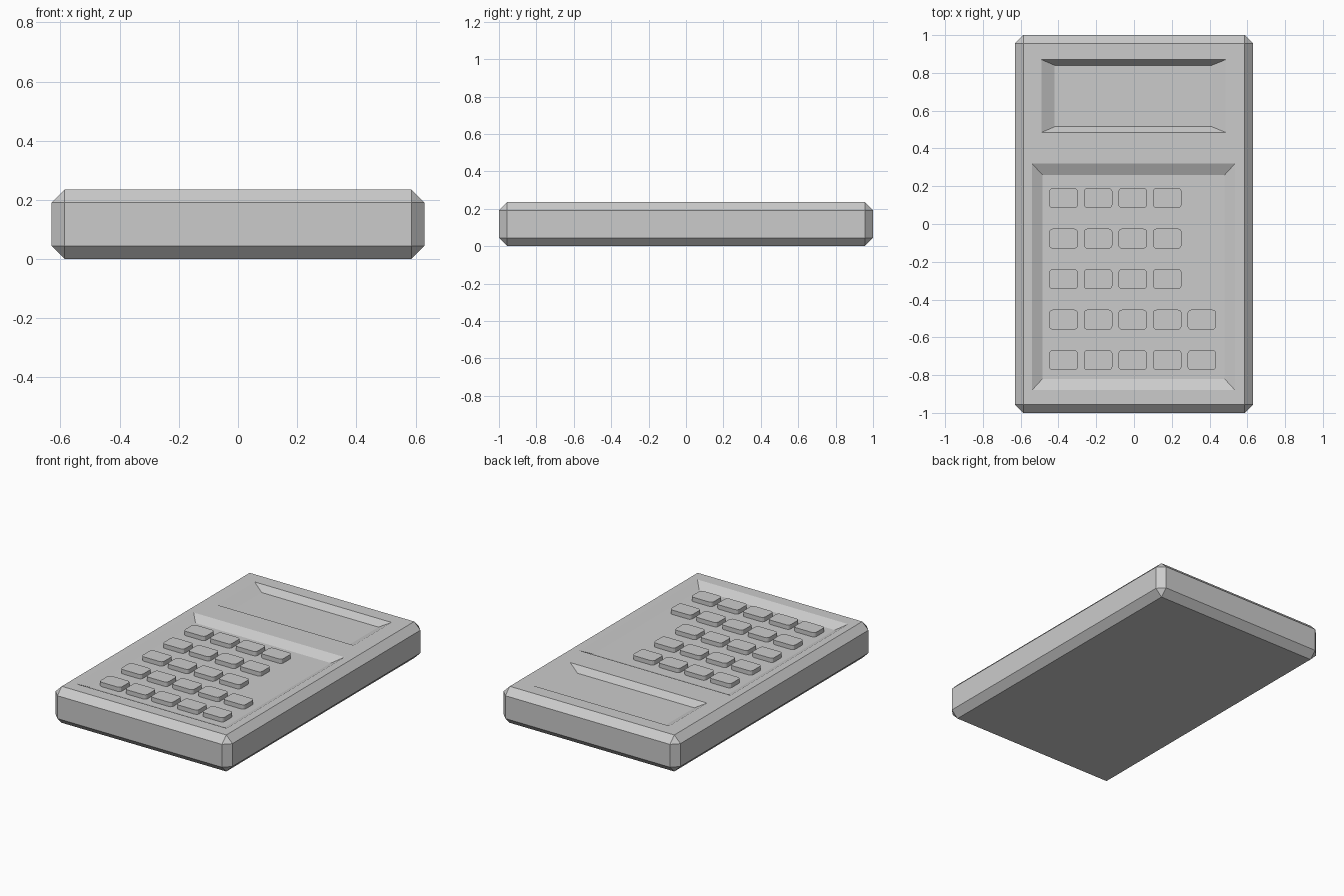
import bpy, bmesh

if "Cube" in bpy.data.objects:
    bpy.data.objects.remove(bpy.data.objects["Cube"])

TOP = 0.235


def add_object(name, bm):
    bmesh.ops.recalc_face_normals(bm, faces=bm.faces)
    mesh = bpy.data.meshes.new(name)
    bm.to_mesh(mesh)
    bm.free()
    obj = bpy.data.objects.new(name, mesh)
    bpy.context.collection.objects.link(obj)
    return obj


def add_box(bm, x0, x1, y0, y1, z0, z1):
    res = bmesh.ops.create_cube(bm, size=1)
    for v in res["verts"]:
        v.co = ((x0 + x1) / 2 + v.co.x * (x1 - x0),
                (y0 + y1) / 2 + v.co.y * (y1 - y0),
                (z0 + z1) / 2 + v.co.z * (z1 - z0))


def cut_recess(body, name, rim, floor, depth):
    """Sink a tray with sloping walls; rim and floor are (x0, x1, y0, y1)."""
    bm = bmesh.new()
    # walls continue above the top face so the cut is clean
    over = [f + 2 * (r - f) for r, f in zip(rim, floor)]
    rings = []
    for (x0, x1, y0, y1), z in ((floor, TOP - depth), (over, TOP + depth)):
        rings.append([bm.verts.new((x, y, z)) for x, y in
                      ((x0, y0), (x1, y0), (x1, y1), (x0, y1))])
    for ring in rings:
        bm.faces.new(ring)
    for i in range(4):
        j = (i + 1) % 4
        bm.faces.new((rings[0][i], rings[0][j], rings[1][j], rings[1][i]))
    cutter = add_object(name, bm)
    cutter.hide_render = True
    cutter.hide_set(True)
    cutter.display_type = 'WIRE'
    mod = body.modifiers.new(name, 'BOOLEAN')
    mod.operation = 'DIFFERENCE'
    mod.solver = 'EXACT'
    mod.object = cutter


# Case with chamfered edges
bm = bmesh.new()
add_box(bm, -0.63, 0.63, -1, 1, 0, TOP)
bmesh.ops.bevel(bm, geom=bm.edges[:], offset=0.044, segments=1, affect='EDGES')
case = add_object("case", bm)

# Display and keypad trays
KEY_DEPTH = 0.03
cut_recess(case, "display_cutter", (-0.49, 0.485, 0.485, 0.87),
           (-0.42, 0.412, 0.515, 0.84), 0.038)
cut_recess(case, "keypad_cutter", (-0.54, 0.535, -0.88, 0.32),
           (-0.485, 0.48, -0.82, 0.26), KEY_DEPTH)

# Keys: three rows of four, two rows of five
for row, count in enumerate((4, 4, 4, 5, 5)):
    for col in range(count):
        x, y = -0.373 + col * 0.183, 0.137 - row * 0.2145
        bm = bmesh.new()
        add_box(bm, x - 0.076, x + 0.076, y - 0.053, y + 0.053,
                TOP - KEY_DEPTH - 0.005, TOP - 0.002)
        upright = [e for e in bm.edges
                   if abs(e.verts[0].co.z - e.verts[1].co.z) > 0.01]
        bmesh.ops.bevel(bm, geom=upright, offset=0.02, segments=3,
                        profile=0.5, affect='EDGES')
        add_object(f"key_{row + 1}_{col + 1}", bm)
